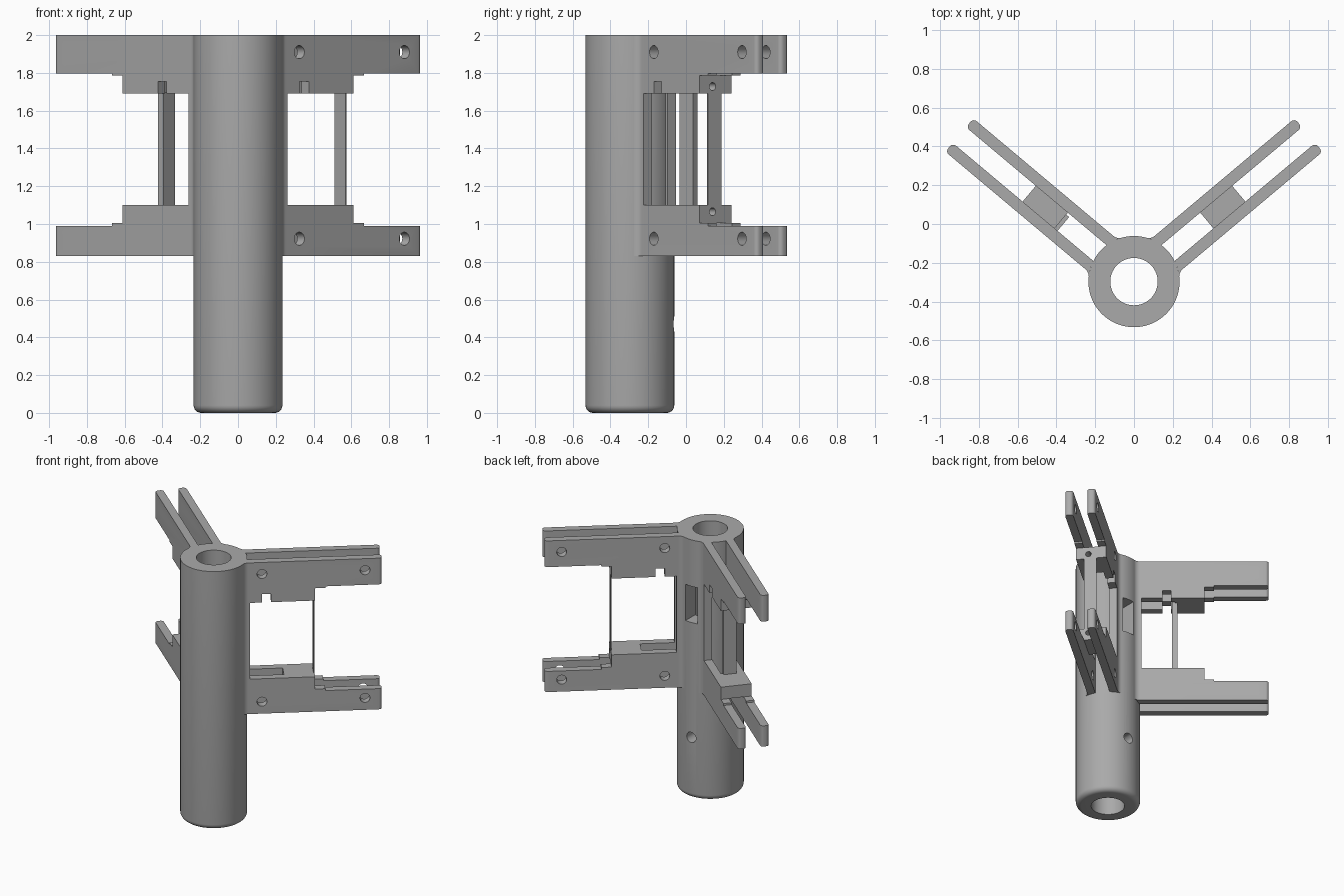
import bpy, bmesh, math
from mathutils import Matrix, Vector

if "Cube" in bpy.data.objects:
    bpy.data.objects.remove(bpy.data.objects["Cube"])

grey = bpy.data.materials.new("plain_grey")
grey.use_nodes = True
GREY = (0.4, 0.4, 0.4, 1)
grey.diffuse_color = GREY
grey.node_tree.nodes["Principled BSDF"].inputs["Base Color"].default_value = GREY

AXIS_Y = -0.297          # tube centre line
R, BORE = 0.235, 0.122   # tube radii
IN, OUT = 0.053, 0.112   # plate faces measured from the arm centre plane
ROOT, TIP = 0.247, 1.175
LOW, MID_LOW, MID_HIGH, TOP = 0.83, 1.10, 1.69, 2.0
parts = []


def arm_frame(side):
    """Arm coordinates (along, across, up) to world; side 1 is +x, -1 mirrors."""
    turn = Matrix.Rotation(math.radians(40), 4, "Z")
    return (Matrix.Translation((0, AXIS_Y, 0))
            @ Matrix.Diagonal((side, 1, 1, 1)) @ turn)


def finish(name, bm, frame, keep=True):
    bm.transform(frame)
    bmesh.ops.recalc_face_normals(bm, faces=bm.faces)
    mesh = bpy.data.meshes.new(name)
    bm.to_mesh(mesh)
    bm.free()
    mesh.materials.append(grey)
    obj = bpy.data.objects.new(name, mesh)
    bpy.context.collection.objects.link(obj)
    if keep:
        parts.append(obj)
    else:
        obj.hide_render = True
    return obj


def extrude(points, offset):
    bm = bmesh.new()
    face = bm.faces.new([bm.verts.new(p) for p in points])
    new = bmesh.ops.extrude_face_region(bm, geom=[face])["geom"]
    bmesh.ops.translate(bm, vec=offset,
                        verts=[v for v in new if isinstance(v, bmesh.types.BMVert)])
    return bm


def box(name, u, n, z, frame, keep=True):
    pts = [(u[0], n[0], z[0]), (u[1], n[0], z[0]), (u[1], n[1], z[0]), (u[0], n[1], z[0])]
    return finish(name, extrude(pts, (0, 0, z[1] - z[0])), frame, keep)


def drill(name, radius, depth, matrix, frame):
    bm = bmesh.new()
    bmesh.ops.create_cone(bm, cap_ends=True, segments=24, radius1=radius,
                          radius2=radius, depth=depth, matrix=matrix)
    return finish(name, bm, frame, False)


def cut(obj, cutters):
    for c in cutters:
        mod = obj.modifiers.new("cut", "BOOLEAN")
        mod.operation, mod.solver, mod.object = "DIFFERENCE", "EXACT", c
        bpy.context.view_layer.objects.active = obj
        bpy.ops.object.modifier_apply(modifier=mod.name)


def remove(cutters):
    for c in cutters:
        bpy.data.objects.remove(c)


def plate(name, profile, n, frame):
    """Side plate from an (along, up) profile, with its tip corners rounded."""
    bm = extrude([(u, n, z) for u, z in profile], (0, OUT - IN, 0))
    tip = [e for e in bm.edges
           if all(v.co.x > TIP - 0.001 for v in e.verts)
           and abs(e.verts[0].co.z - e.verts[1].co.z) > 0.01]
    bmesh.ops.bevel(bm, geom=tip, offset=0.022, segments=4, profile=0.5, affect="EDGES")
    return finish(name, bm, frame)


def fillet(name, sign, frame):
    """Blend between the tube and one plate."""
    r = 0.05
    cn = OUT + r
    cu = math.sqrt((R + r) ** 2 - cn ** 2)
    a0, a1 = math.asin(IN / R), math.atan2(cn, cu)
    pts = [(R * math.cos(a0 + (a1 - a0) * i / 8),
            R * math.sin(a0 + (a1 - a0) * i / 8)) for i in range(9)]
    b0, b1 = a1 + math.pi, 1.5 * math.pi
    pts += [(cu + r * math.cos(b0 + (b1 - b0) * i / 8),
             cn + r * math.sin(b0 + (b1 - b0) * i / 8)) for i in range(1, 9)]
    pts += [(ROOT, OUT), (ROOT, IN)]
    bm = extrude([(u, sign * n, LOW) for u, n in pts], (0, 0, TOP - LOW))
    finish(name, bm, frame)


# Hollow tube with a rounded lower rim
profile = [(BORE, 0), (BORE, TOP), (R, TOP)]
profile += [(R - 0.04 + 0.04 * math.cos(t), 0.04 - 0.04 * math.sin(t))
            for t in [math.pi / 2 * i / 6 for i in range(7)]]
bm = bmesh.new()
ring = [bm.verts.new((x, 0, z)) for x, z in profile]
edges = [bm.edges.new((ring[i], ring[(i + 1) % len(ring)])) for i in range(len(ring))]
bmesh.ops.spin(bm, geom=ring + edges, cent=(0, 0, 0), axis=(0, 0, 1),
               angle=2 * math.pi, steps=72, use_duplicate=False)
bmesh.ops.remove_doubles(bm, verts=bm.verts, dist=0.0005)
to_tube = Matrix.Translation((0, AXIS_Y, 0))
tube = finish("tube", bm, to_tube)

# Rear window and screw hole in the tube wall
quarter = Matrix.Rotation(math.pi / 2, 4, "X")
openings = [
    box("window_cutter", (-0.05, 0.05), (0.06, 0.3), (1.36, 1.64), to_tube, False),
    drill("screw_cutter", 0.04, 0.24,
          Matrix.Translation((0, 0.18, 0.47)) @ quarter, to_tube)]
cut(tube, openings)
remove(openings)

# Two arms, each with an upper and a lower pair of plates
for side, label in ((1, "left"), (-1, "right")):
    frame = arm_frame(side)
    notch = (0.33, 0.395) if side == 1 else (0.4, 0.46)
    upper = [(ROOT, TOP), (ROOT, MID_HIGH), (notch[0], MID_HIGH), (notch[0], 1.755),
             (notch[1], 1.755), (notch[1], MID_HIGH), (0.705, MID_HIGH), (0.705, 1.785),
             (0.776, 1.785), (0.776, 1.797), (TIP, 1.797), (TIP, TOP)]
    lower = [(ROOT, LOW), (TIP, LOW), (TIP, 0.99), (0.776, 0.99),
             (0.776, 1.005), (0.705, 1.005), (0.705, MID_LOW), (ROOT, MID_LOW)]
    for level, shape, hole_z in (("upper", upper, 1.91), ("lower", lower, 0.922)):
        bolts = [drill("bolt_cutter", 0.035, 0.4,
                       Matrix.Translation((u, 0, hole_z)) @ quarter, frame)
                 for u in (0.33, 1.056)]
        for where, n in (("front", -OUT), ("back", IN)):
            cut(plate(f"{label}_{level}_{where}_plate", shape, n, frame), bolts)
        remove(bolts)

    # Spacer blocks between the plates, with a pin hole in the outer end
    for level, z, pin_z in (("upper", (MID_HIGH, 1.785), 1.728),
                            ("lower", (1.005, MID_LOW), 1.065)):
        spacer = box(f"{label}_{level}_spacer", (0.49, 0.705), (-IN, IN), z, frame)
        pin = drill("pin_cutter", 0.021, 0.3,
                    Matrix.Translation((0.7, -0.02, pin_z))
                    @ Matrix.Rotation(math.pi / 2, 4, "Y"), frame)
        cut(spacer, [pin])
        remove([pin])

    # Upright joining the two levels: a thin strip on one arm, a bar on the other
    span = (0.699, 0.705) if side == 1 else (0.47, 0.51)
    box(f"{label}_upright", span, (-IN, 0.04), (MID_LOW - 0.01, MID_HIGH + 0.01), frame)

    for where, sign in (("front", -1), ("back", 1)):
        fillet(f"{label}_{where}_fillet", sign, frame)

# Smooth the round surfaces and keep the edges crisp
bpy.ops.object.select_all(action="DESELECT")
for obj in parts:
    obj.select_set(True)
bpy.context.view_layer.objects.active = tube
bpy.ops.object.shade_smooth_by_angle(angle=math.radians(30))
